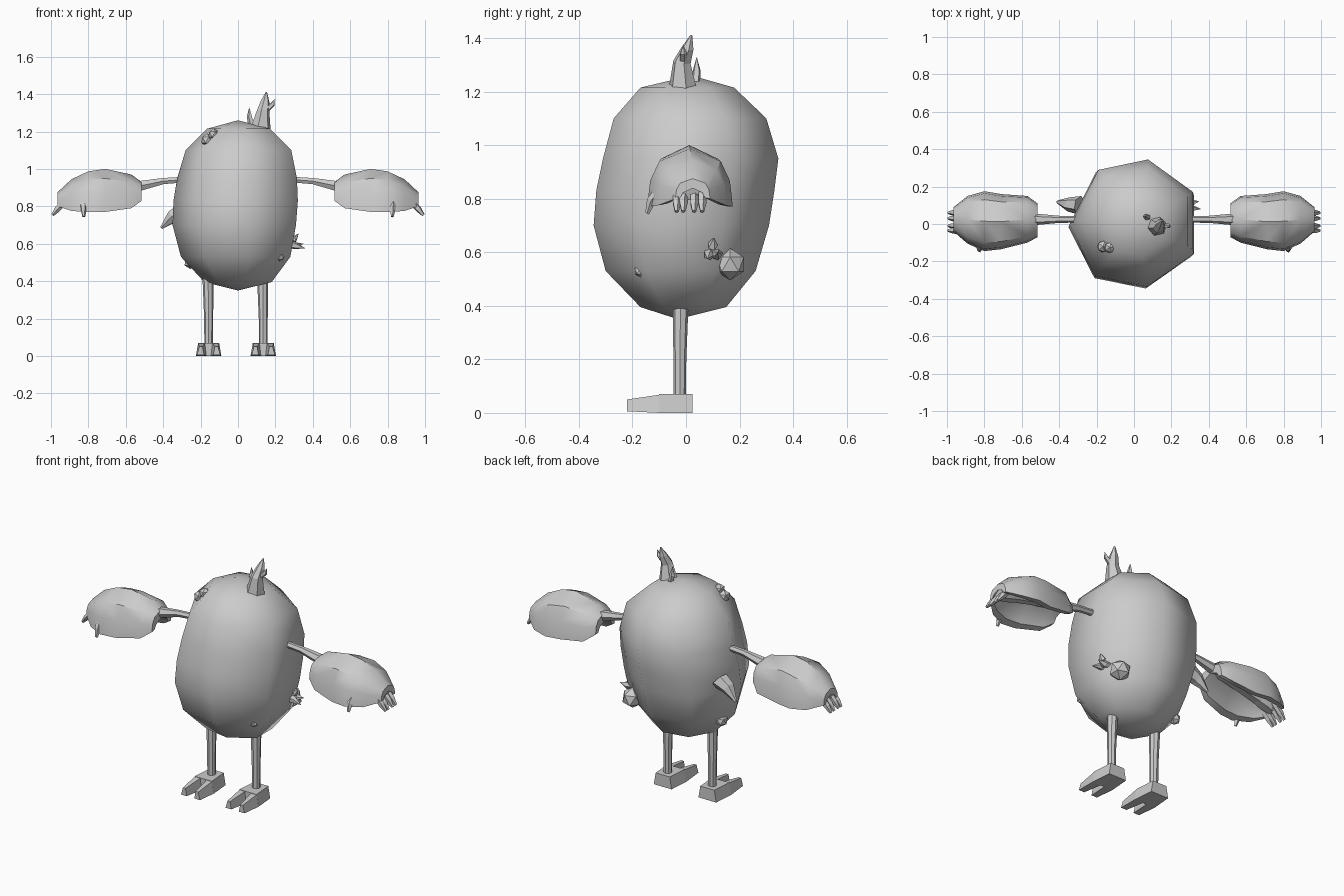
import bpy, bmesh, math
from mathutils import Vector

if "Cube" in bpy.data.objects:
    bpy.data.objects.remove(bpy.data.objects["Cube"])

grey = bpy.data.materials.new("plain_grey")
grey.diffuse_color = (0.6, 0.6, 0.6, 1)
grey.use_nodes = True
grey.node_tree.nodes["Principled BSDF"].inputs["Base Color"].default_value = grey.diffuse_color


def finish(name, bm, smooth=None):
    bmesh.ops.recalc_face_normals(bm, faces=bm.faces)
    me = bpy.data.meshes.new(name)
    bm.to_mesh(me)
    bm.free()
    me.materials.append(grey)
    ob = bpy.data.objects.new(name, me)
    bpy.context.collection.objects.link(ob)
    if smooth:
        bpy.ops.object.select_all(action='DESELECT')
        bpy.context.view_layer.objects.active = ob
        ob.select_set(True)
        bpy.ops.object.shade_smooth_by_angle(angle=math.radians(smooth))
    return ob


def loft(name, rings, smooth=None):
    """Skin closed rings of equal size; a one-point ring becomes a tip."""
    bm = bmesh.new()
    vs = [[bm.verts.new(p) for p in r] for r in rings]
    for a, b in zip(vs, vs[1:]):
        n = max(len(a), len(b))
        for i in range(n):
            j = (i + 1) % n
            if len(a) == 1:
                bm.faces.new((a[0], b[i], b[j]))
            elif len(b) == 1:
                bm.faces.new((a[i], a[j], b[0]))
            else:
                bm.faces.new((a[i], a[j], b[j], b[i]))
    for end in (vs[0], vs[-1]):
        if len(end) > 2:
            bm.faces.new(end)
    return finish(name, bm, smooth)


def tube(name, path, sides=6, smooth=None):
    """Tapered tube along (x, y, z, radius) points; radius 0 makes a tip."""
    pts = [Vector(p[:3]) for p in path]
    q = (pts[-1] - pts[0]).to_track_quat('Z', 'Y')
    rings = []
    for p, (_, _, _, r) in zip(pts, path):
        n = sides if r else 1
        rings.append([p + q @ Vector((r * math.cos(math.tau * k / n), r * math.sin(math.tau * k / n), 0))
                      for k in range(n)])
    return loft(name, rings, smooth)


def crystal(name, loc, r):
    bm = bmesh.new()
    bmesh.ops.create_icosphere(bm, subdivisions=1, radius=r)
    bmesh.ops.translate(bm, verts=bm.verts, vec=loc)
    return finish(name, bm)


# Body: seven-sided egg with a slight lean to the back as it rises
hept = [(-1, 0), (-.58, .83), (.25, 1), (1, .47), (1, -.47), (.25, -1), (-.58, -.83)]
body = [(.395, -.17, .15, -.18, .18), (.53, -.30, .26, -.305, .28), (.70, -.345, .31, -.35, .31),
        (.83, -.335, .33, -.345, .32), (.95, -.31, .345, -.325, .315), (1.10, -.27, .30, -.28, .285),
        (1.215, -.17, .18, -.165, .17)]
rings = [[(0, -.03, .35)]]
for z, y0, y1, x0, x1 in body:
    rings.append([((x0 + x1) / 2 + u * (x1 - x0) / 2, (y0 + y1) / 2 + v * (y1 - y0) / 2, z) for u, v in hept])
rings.append([(0, .02, 1.26)])
loft("body", rings, 60)

# Horn on the head with its small side spikes
tube("head_horn", [(.12, -.01, 1.20, .058), (.135, -.015, 1.31, .034), (.145, .005, 1.36, .024), (.152, .02, 1.41, .004)], 6)
tube("head_horn_spike", [(.155, -.01, 1.32, .016), (.185, -.01, 1.345, .013), (.196, -.01, 1.375, 0)], 5)
tube("head_small_spike", [(.075, .035, 1.22, .018), (.062, .04, 1.28, .015), (.06, .04, 1.33, 0)], 5)

# Growths around the body
tube("left_side_thorn", [(-.29, .10, .775, .05), (-.35, .105, .745, .038), (-.41, .118, .685, .008)], 6)
crystal("left_side_crystal", (-.255, .03, .50), .035)
crystal("right_side_crystal", (.235, .165, .555), .06)
crystal("right_front_crystal", (.225, -.17, .53), .025)
crystal("brow_crystal", (-.165, -.12, 1.155), .035)
crystal("brow_crystal_upper", (-.13, -.125, 1.185), .032)
for i, (y, z, tip) in enumerate([(.10, .635, (.325, .105, .655)), (.085, .60, (.36, .08, .575)), (.115, .60, (.35, .12, .60))]):
    tube(f"right_thorn_{i + 1}", [(.26, y, z, .022), (.305, y, z - .01, .02), (*tip, 0)], 5)

# Arms: stick, hollow arched sleeve, hand and fingers on each side
sleeve = [(.515, .93, .83, -.07, .11), (.57, .97, .79, -.10, .15), (.71, 1.0, .77, -.135, .16),
          (.80, .987, .77, -.145, .175), (.89, .945, .775, -.105, .15), (.965, .875, .80, -.04, .09)]
arch = [(-1, 0), (-.93, .45), (-.72, .78), (0, 1), (.72, .78), (.93, .45), (1, 0),
        (.72, .04), (.55, .3), (0, .52), (-.55, .3), (-.72, .04)]
for side, s in (("left", -1), ("right", 1)):
    def m(path):
        return [(s * p[0], *p[1:]) for p in path]
    tube(side + "_arm", m([(.26, .025, .945, .017), (.40, .025, .935, .019), (.52, .025, .91, .03),
                           (.72, .02, .88, .035), (.86, .015, .86, .045)]), 6, 40)
    loft(side + "_sleeve", [[(s * x, (y0 + y1) / 2 + u * (y1 - y0) / 2, z0 + v * (z1 - z0)) for u, v in arch]
                            for x, z1, z0, y0, y1 in sleeve], 40)
    tube(side + "_hand", m([(.84, .015, .86, .04), (.90, .015, .85, .05), (.955, .015, .825, .035)]), 6, 40)
    for i, y in enumerate((-.035, -.01, .03, .06)):
        tube(f"{side}_finger_{i + 1}", m([(.92, y, .835, .018), (.965, y, .785, .017), (.992, y, .752, .008)]), 5)
    tube(side + "_thumb", m([(.83, -.10, .83, .02), (.825, -.13, .79, .018), (.825, -.145, .745, .008)]), 5)

# Legs and two-toed feet
for side, cx in (("left", -.157), ("right", .135)):
    tube(side + "_leg", [(cx, -.023, .05, .023), (cx, -.023, .20, .024), (cx - .003, -.02, .42, .03)], 8, 40)
    heel = [(.025, .058), (-.10, .068)]
    loft(side + "_foot", [[(cx - w, y, 0), (cx + w, y, 0), (cx + w - .012, y, .07), (cx - w + .012, y, .07)]
                          for y, w in heel])
    for t, name in ((-1, "outer"), (1, "inner")):
        loft(f"{side}_{name}_toe",
             [[(cx + t * a, y, z0), (cx + t * b, y, z0), (cx + t * (b - .012), y, z1), (cx + t * (a + .008), y, z1)]
              for y, a, b, z0, z1 in ((-.098, .012, .068, 0, .068), (-.22, .025, .062, .006, .05))])
